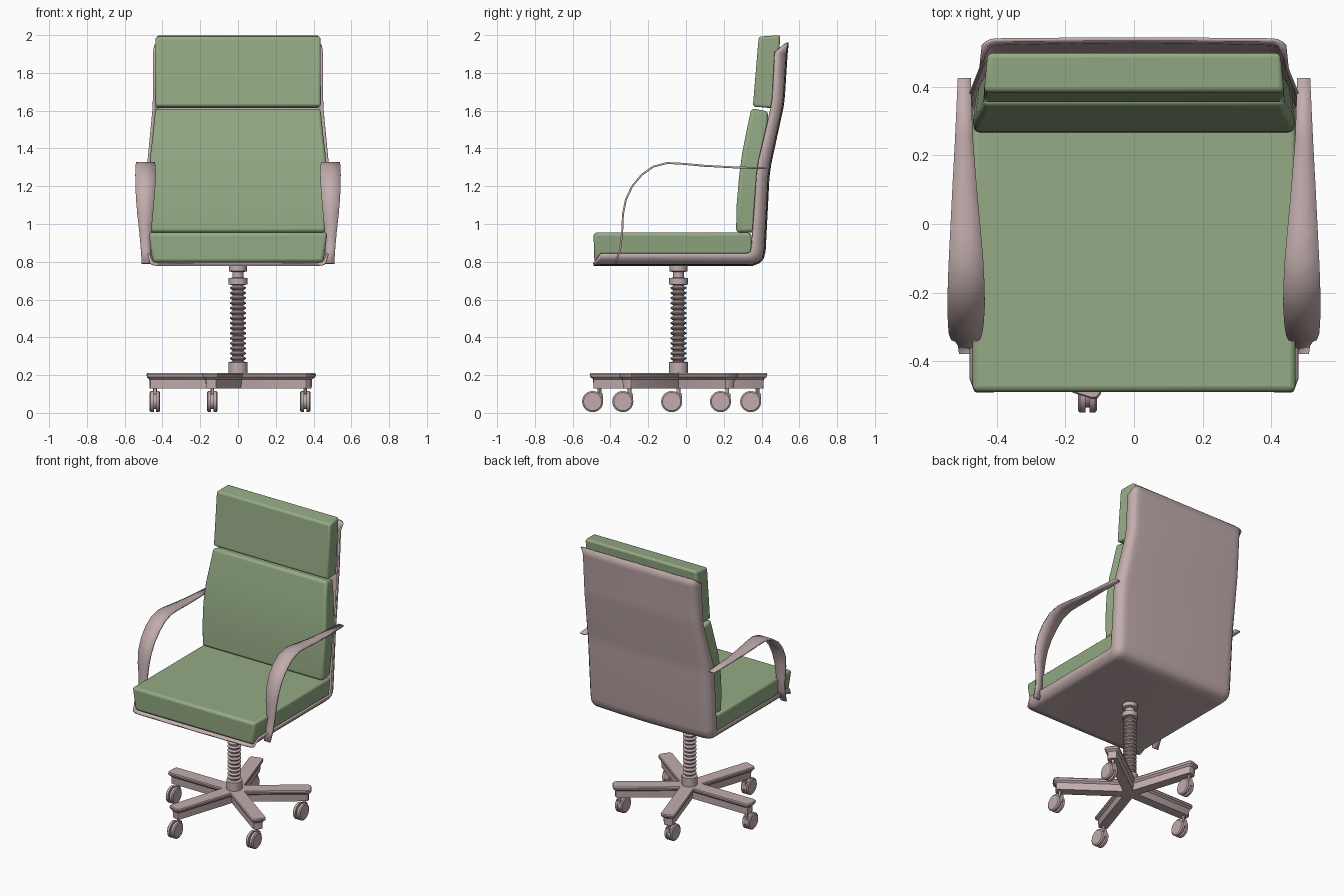
import bpy, bmesh, math
from mathutils import Vector, Matrix

cube = bpy.data.objects.get("Cube")
if cube:
    bpy.data.objects.remove(cube, do_unlink=True)


def material(name, rgb):
    m = bpy.data.materials.new(name)
    m.use_nodes = True
    m.diffuse_color = (*rgb, 1)
    m.node_tree.nodes["Principled BSDF"].inputs["Base Color"].default_value = (*rgb, 1)
    return m


GREEN = material("sage_green", (0.30, 0.41, 0.235))
PINK = material("dusty_pink", (0.54, 0.415, 0.415))
AXIS_Y = -0.04  # the column and base sit slightly forward


def finish(name, bm, mat, angle=35, bevel=0.0, solid=0.0):
    bmesh.ops.recalc_face_normals(bm, faces=bm.faces[:])
    me = bpy.data.meshes.new(name)
    bm.to_mesh(me)
    bm.free()
    ob = bpy.data.objects.new(name, me)
    bpy.context.collection.objects.link(ob)
    me.materials.append(mat)
    if solid:
        md = ob.modifiers.new("thickness", "SOLIDIFY")
        md.thickness, md.offset = solid, 0
    if bevel:
        md = ob.modifiers.new("rounding", "BEVEL")
        md.width, md.segments, md.limit_method = bevel, 3, "ANGLE"
        md.angle_limit = math.radians(40)
    bpy.ops.object.select_all(action="DESELECT")
    ob.select_set(True)
    bpy.context.view_layer.objects.active = ob
    bpy.ops.object.shade_smooth_by_angle(angle=math.radians(angle))
    return ob


def loft(bm, rings, closed=True, caps=True):
    """Bridge rings of equal point counts into a skin."""
    vs = [[bm.verts.new(p) for p in r] for r in rings]
    n = len(vs[0])
    for a, b in zip(vs, vs[1:]):
        for i in range(n if closed else n - 1):
            j = (i + 1) % n
            bm.faces.new((a[i], a[j], b[j], b[i]))
    if caps:
        bm.faces.new(vs[0][::-1])
        bm.faces.new(vs[-1])


def cylinder(bm, r, depth, center, axis="Z", r2=None, seg=24):
    rot = Matrix.Rotation(math.pi / 2, 4, "Y") if axis == "X" else Matrix()
    bmesh.ops.create_cone(bm, cap_ends=True, segments=seg, radius1=r,
                          radius2=r if r2 is None else r2, depth=depth,
                          matrix=Matrix.Translation(center) @ rot)


# Cushions: stations of (front y, front z, back y, back z, half width)
def cushion(name, stations, back_scale, bevel):
    bm = bmesh.new()
    loft(bm, [[(-w, yf, zf), (w, yf, zf), (w * back_scale, yb, zb), (-w * back_scale, yb, zb)]
              for yf, zf, yb, zb, w in stations])
    finish(name, bm, GREEN, 50, bevel)


cushion("seat_cushion", [(-0.485, 0.797, 0.36, 0.797, 0.452),
                         (-0.49, 0.955, 0.345, 0.955, 0.474)], 1.0, 0.018)
cushion("back_cushion", [(0.265, 0.955, 0.37, 0.955, 0.465),
                         (0.268, 1.10, 0.385, 1.10, 0.470),
                         (0.281, 1.25, 0.40, 1.25, 0.472),
                         (0.298, 1.38, 0.42, 1.38, 0.464),
                         (0.322, 1.50, 0.435, 1.49, 0.450),
                         (0.346, 1.613, 0.435, 1.595, 0.440)], 0.97, 0.018)
cushion("head_cushion", [(0.354, 1.622, 0.47, 1.612, 0.440),
                         (0.385, 1.992, 0.500, 2.0, 0.438)], 0.975, 0.014)

# Shell: (outer y, z, flange tip y, z, corner half width, tip half width)
SHELL = [(-0.49, 0.782, -0.49, 0.792, 0.44, 0.462),
         (-0.45, 0.782, -0.45, 0.845, 0.44, 0.476),
         (0.32, 0.782, 0.32, 0.845, 0.44, 0.476),
         (0.355, 0.784, 0.332, 0.847, 0.44, 0.476),
         (0.388, 0.797, 0.340, 0.853, 0.44, 0.476),
         (0.408, 0.820, 0.344, 0.864, 0.44, 0.476),
         (0.417, 0.860, 0.347, 0.885, 0.44, 0.476),
         (0.437, 1.25, 0.374, 1.26, 0.443, 0.477),
         (0.447, 1.32, 0.383, 1.33, 0.443, 0.475),
         (0.512, 1.62, 0.448, 1.61, 0.422, 0.448),
         (0.519, 1.68, 0.457, 1.67, 0.42, 0.446),
         (0.533, 1.90, 0.470, 1.91, 0.42, 0.445),
         (0.539, 1.96, 0.520, 1.95, 0.415, 0.440)]
bm = bmesh.new()
rings = []
for oy, oz, ty, tz, wc, wt in SHELL:
    outer, tip = Vector((0, oy, oz)), Vector((0, ty, tz))
    half = [(wt, 1), (wc + 0.55 * (wt - wc), 0.5), (wc + 0.002, 0.22),
            (wc - 0.012, 0.13), (wc - 0.04, 0.10), (wc * 0.5, 0.035)]
    section = [(-x, b) for x, b in half] + [(0, 0)] + half[::-1]
    rings.append([outer.lerp(tip, b) + Vector((x, 0, 0)) for x, b in section])
loft(bm, rings, closed=False, caps=False)
finish("seat_shell", bm, PINK, 45, solid=0.010)

# Armrest straps: (y, z, inner x, outer x)
ARM = [(-0.375, 0.79, 0.465, 0.510), (-0.350, 0.86, 0.464, 0.514),
       (-0.338, 0.95, 0.460, 0.522), (-0.334, 1.05, 0.450, 0.533),
       (-0.318, 1.13, 0.443, 0.540), (-0.285, 1.20, 0.438, 0.543),
       (-0.235, 1.26, 0.435, 0.544), (-0.175, 1.303, 0.436, 0.543),
       (-0.10, 1.323, 0.440, 0.540), (-0.02, 1.319, 0.447, 0.536),
       (0.10, 1.308, 0.458, 0.530), (0.25, 1.300, 0.470, 0.522),
       (0.425, 1.295, 0.476, 0.514)]
for side, s in (("left", 1), ("right", -1)):
    bm = bmesh.new()
    loft(bm, [[(s * xi, y, z), (s * (xi + xo) / 2, y, z), (s * xo, y, z)]
              for y, z, xi, xo in ARM], closed=False, caps=False)
    finish(side + "_armrest", bm, PINK, 40, solid=0.010)

# Column: collars and a bellows turned around the axis
profile = [(0.05, 0.205), (0.05, 0.268), (0.03, 0.272)]
RIDGES = 15
pitch = (0.675 - 0.275) / RIDGES
for i in range(RIDGES):
    z = 0.275 + i * pitch
    profile += [(0.03, z + 0.1 * pitch), (0.043, z + 0.4 * pitch),
                (0.043, z + 0.6 * pitch), (0.03, z + 0.9 * pitch)]
profile += [(0.03, 0.677), (0.05, 0.680), (0.05, 0.713), (0.03, 0.716),
            (0.03, 0.745), (0.048, 0.750), (0.048, 0.785)]
bm = bmesh.new()
SEG = 24
loft(bm, [[(r * math.cos(math.tau * k / SEG), AXIS_Y + r * math.sin(math.tau * k / SEG), z)
           for k in range(SEG)] for r, z in profile])
finish("column", bm, PINK, 30)

# Five-armed base, stacked outlines of (z, arm half width, arm length)
ANGLES = [math.radians(36 + 72 * k) for k in range(5)]


def star(z, w, length):
    c = 0.018
    tip = [(length - c, -w), (length - c * 0.3, -w + c * 0.3), (length, -w + c),
           (length, w - c), (length - c * 0.3, w - c * 0.3), (length - c, w),
           (w / math.tan(math.radians(36)), w)]
    return [(u * math.cos(a) - v * math.sin(a),
             AXIS_Y + u * math.sin(a) + v * math.cos(a), z)
            for a in ANGLES for u, v in tip]


bm = bmesh.new()
loft(bm, [star(0.130, 0.032, 0.468), star(0.178, 0.034, 0.470), star(0.190, 0.046, 0.482),
          star(0.203, 0.048, 0.485), star(0.210, 0.044, 0.481)])
finish("star_base", bm, PINK, 30)

# Casters, all trailing toward the front
for n, a in enumerate(ANGLES, 1):
    px, py = 0.44 * math.cos(a), AXIS_Y + 0.44 * math.sin(a)
    wheel = Vector((px, py - 0.036, 0.060))
    bm = bmesh.new()
    for s in (-1, 1):  # twin wheels with a bevelled outer rim
        cylinder(bm, 0.056, 0.016, wheel + Vector((s * 0.014, 0, 0)), "X")
        cylinder(bm, 0.056 if s > 0 else 0.048, 0.006, wheel + Vector((s * 0.025, 0, 0)),
                 "X", 0.048 if s > 0 else 0.056)
    cylinder(bm, 0.040, 0.014, wheel, "X")
    # stem and the arm joining it to the hub
    cylinder(bm, 0.010, 0.06, (px, py, 0.110), seg=12)
    bmesh.ops.create_cube(bm, size=1, matrix=Matrix.Translation((px, py - 0.006, 0.078))
                          @ Matrix.Diagonal((0.026, 0.048, 0.05, 1)))
    finish("caster_%d" % n, bm, PINK, 30)
